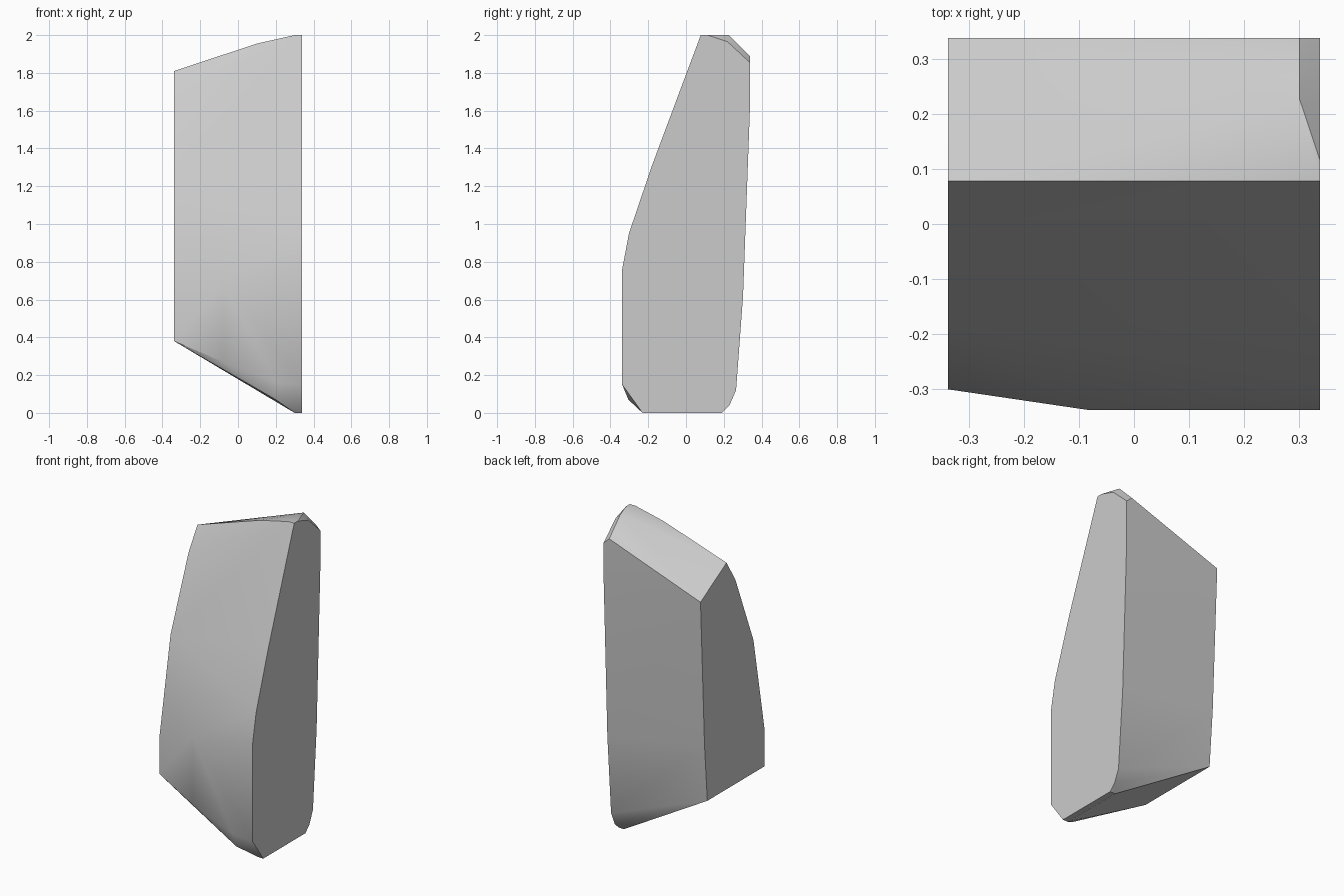
import bpy, bmesh, math

cube = bpy.data.objects.get("Cube")
if cube:
    bpy.data.objects.remove(cube)

# Stone colour
gray = bpy.data.materials.new("stone_gray")
gray.use_nodes = True
colour = (0.6, 0.6, 0.6, 1)
gray.diffuse_color = colour
gray.node_tree.nodes["Principled BSDF"].inputs["Base Color"].default_value = colour

# Flat side outlines as (y, z): tall on +x, short on -x
tall_side = [(0.078, 2), (0.115, 2), (0.22, 1.965), (0.338, 1.855), (0.338, 1.6),
             (0.302, 0.62), (0.265, 0.12), (0.23, 0.04), (0.19, 0),
             (-0.23, 0), (-0.338, 0.15), (-0.338, 0.76), (-0.302, 0.95), (-0.18, 1.31)]
short_side = [(0.078, 1.81), (0.338, 1.66), (0.298, 0.74), (0.27, 0.38),
              (-0.3, 0.38), (-0.3, 0.62), (-0.19, 1.22), (-0.01, 1.67)]
# Worn corners between the two sides
corners = [(0.3, 0.078, 2), (0.3, 0.228, 2), (0.3, 0.338, 1.89), (0.1, 0.078, 1.955),
           (-0.08, -0.338, 0.27), (-0.08, -0.338, 0.7), (0.2, -0.338, 0.16),
           (0.2, -0.305, 0.07), (0.3, -0.23, 0), (0.3, 0.19, 0)]

# The stone is the convex body spanning all these points
bm = bmesh.new()
points = [(0.338, y, z) for y, z in tall_side]
points += [(-0.338, y, z) for y, z in short_side] + corners
for p in points:
    bm.verts.new(p)
hull = bmesh.ops.convex_hull(bm, input=bm.verts[:])
loose = [v for v in bm.verts if not v.link_faces]
bmesh.ops.delete(bm, geom=loose, context='VERTS')
bmesh.ops.dissolve_limit(bm, angle_limit=math.radians(1), verts=bm.verts[:], edges=bm.edges[:])
bmesh.ops.recalc_face_normals(bm, faces=bm.faces[:])

mesh = bpy.data.meshes.new("standing_stone")
bm.to_mesh(mesh)
bm.free()
mesh.materials.append(gray)
stone = bpy.data.objects.new("standing_stone", mesh)
bpy.context.collection.objects.link(stone)

# Soft facets with crisp outer edges
bpy.ops.object.select_all(action='DESELECT')
stone.select_set(True)
bpy.context.view_layer.objects.active = stone
bpy.ops.object.shade_smooth_by_angle(angle=math.radians(30))
